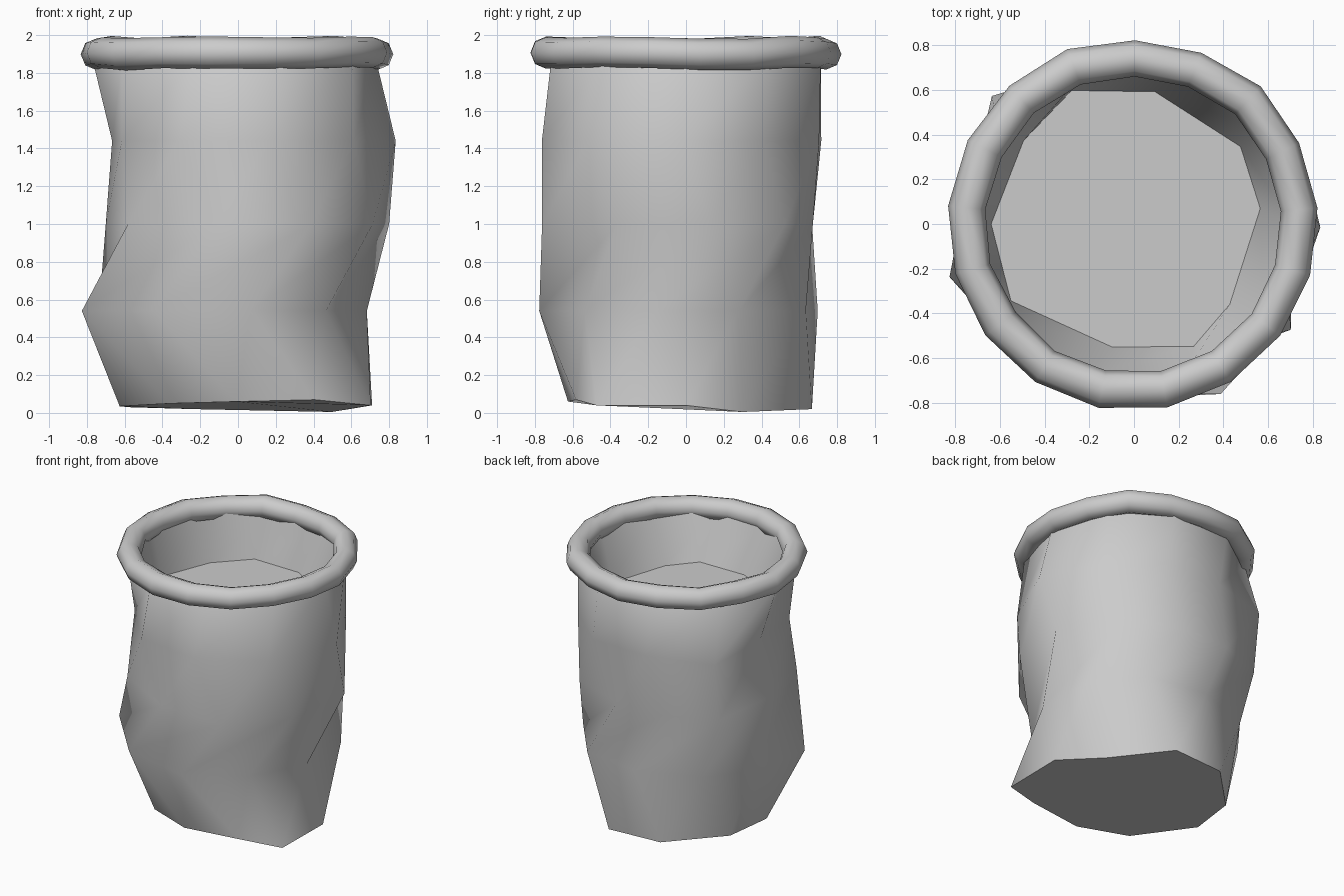
import bpy, bmesh, math, random
from math import sin, cos, radians

if "Cube" in bpy.data.objects:
    bpy.data.objects.remove(bpy.data.objects["Cube"])

random.seed(4)


def finish(name, bm, angle):
    bmesh.ops.recalc_face_normals(bm, faces=bm.faces[:])
    mesh = bpy.data.meshes.new(name)
    bm.to_mesh(mesh)
    bm.free()
    obj = bpy.data.objects.new(name, mesh)
    bpy.context.collection.objects.link(obj)
    bpy.ops.object.select_all(action='DESELECT')
    obj.select_set(True)
    bpy.context.view_layer.objects.active = obj
    bpy.ops.object.shade_smooth_by_angle(angle=radians(angle))
    return obj


def ring(bm, angles, radii, heights):
    return [bm.verts.new((r * cos(radians(a)), r * sin(radians(a)), z))
            for a, r, z in zip(angles, radii, heights)]


def bridge(bm, a, b):
    n = len(a)
    for i in range(n):
        j = (i + 1) % n
        bm.faces.new((a[i], a[j], b[j], b[i]))


# Lumpy sack body, bottom to top: angles, radii and heights of each ring
even = [36 * i for i in range(10)]
rows = [
    ([0, 31, 75, 110, 153, 186, 233, 269, 305, 326],
     [.71, .58, .69, .68, .645, .63, .60, .625, .71, .847],
     [.04, .005, .02, .02, .03, .035, .05, .06, .07, .04]),
    ([-13, 23, 59, 95, 133, 163, 196, 236, 275, 311],
     [.70, .72, .74, .70, .73, .77, .86, .80, .78, .71], [.54] * 10),
    ([9, 45, 81, 112, 141, 180, 220, 261, 297, 333],
     [.81, .74, .68, .72, .82, .70, .76, .76, .855, .80], [1.0] * 10),
    ([-1, 34, 68, 103, 138, 174, 210, 246, 282, 320],
     [.835, .74, .76, .735, .857, .67, .71, .77, .78, .80], [1.44] * 10),
    (even, [.73, .74, .75, .75, .76, .77, .76, .75, .75, .75], [1.87] * 10),
    # Inside wall, then the fill level
    (even, [.715] * 10, [1.91] * 10),
    ([7, 36, 81, 115, 143, 180, 212, 260, 296, 320],
     [.57, .59, .60, .66, .62, .64, .65, .56, .61, .56], [1.55] * 10),
]
bm = bmesh.new()
rings = [ring(bm, *row) for row in rows]
# The 1.0 ring is aligned with the neighbours by angle
for a, b in zip(rings, rings[1:]):
    bridge(bm, a, b)
bm.faces.new(rings[0])
bm.faces.new(rings[-1])
finish("sack_body", bm, 62)

# Rolled rim: slightly wobbly ring with 17 segments
bm = bmesh.new()
N, M = 17, 8
loops = []
for i in range(N):
    a = radians(5 + 360 * i / N)
    major = .747 + random.uniform(-.008, .008)
    lift = 1.906 + random.uniform(-.009, .009)
    minor = .083 + random.uniform(-.003, .003)
    loops.append([bm.verts.new((
        (major + minor * cos(math.tau * k / M)) * cos(a),
        (major + minor * cos(math.tau * k / M)) * sin(a),
        lift + minor * sin(math.tau * k / M))) for k in range(M)])
for i in range(N):
    bridge(bm, loops[i], loops[(i + 1) % N])
finish("rolled_rim", bm, 60)
